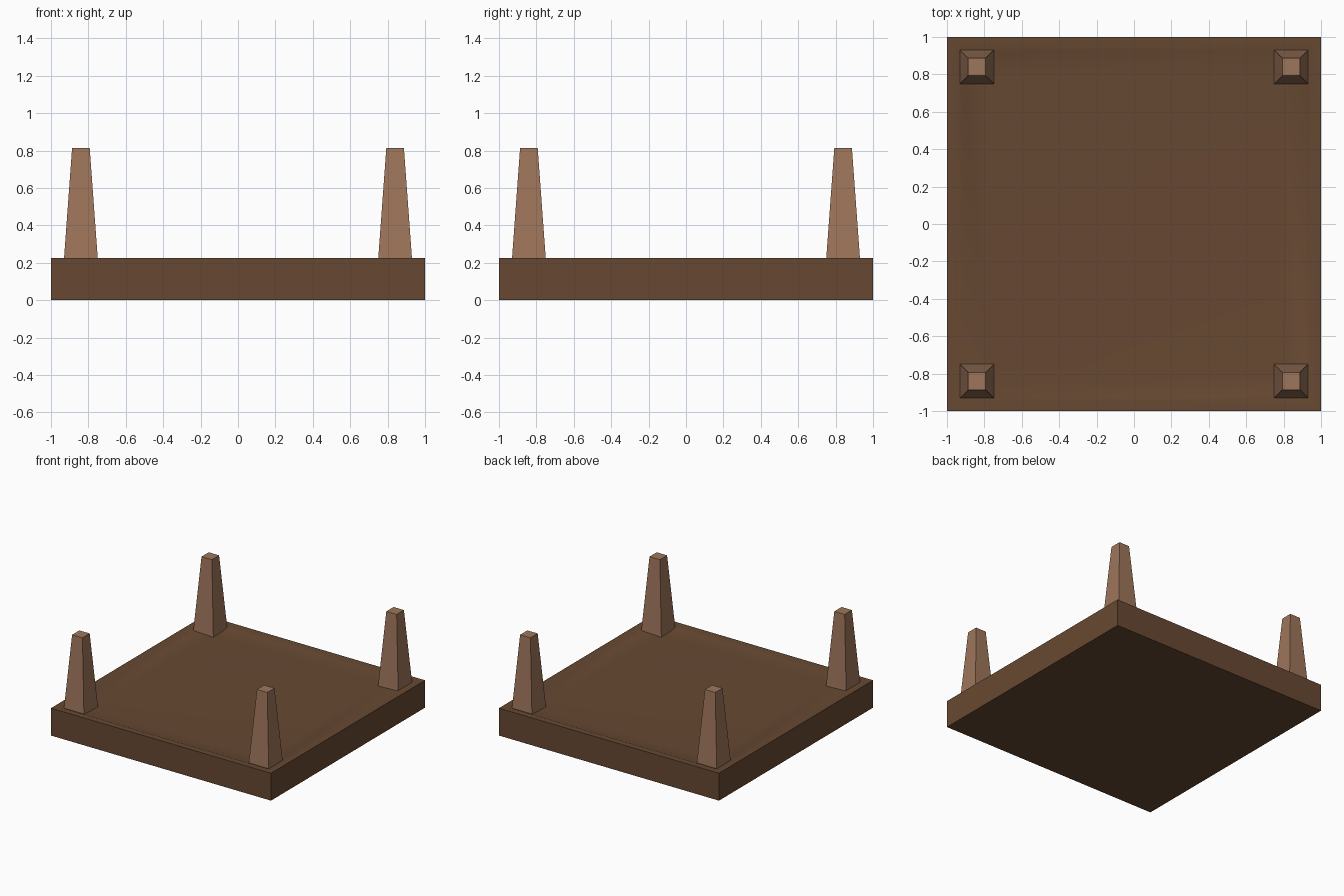
import bpy, bmesh

if "Cube" in bpy.data.objects:
    bpy.data.objects.remove(bpy.data.objects["Cube"])


def material(name, rgb):
    m = bpy.data.materials.new(name)
    m.diffuse_color = (*rgb, 1)
    m.use_nodes = True
    m.node_tree.nodes["Principled BSDF"].inputs["Base Color"].default_value = m.diffuse_color
    return m


def stacked_squares(name, rings, mat, location=(0, 0, 0)):
    """Solid made from square rings given as (half width, height)."""
    bm = bmesh.new()
    loops = []
    for h, z in rings:
        loops.append([bm.verts.new((x * h, y * h, z))
                      for x, y in ((-1, -1), (1, -1), (1, 1), (-1, 1))])
    for a, b in zip(loops, loops[1:]):
        for i in range(4):
            j = (i + 1) % 4
            bm.faces.new((a[i], a[j], b[j], b[i]))
    bm.faces.new(loops[0][::-1])
    bm.faces.new(loops[-1])
    mesh = bpy.data.meshes.new(name)
    bm.to_mesh(mesh)
    bm.free()
    obj = bpy.data.objects.new(name, mesh)
    obj.location = location
    bpy.context.collection.objects.link(obj)
    mesh.materials.append(mat)
    return obj


def smooth(obj, angle):
    bpy.ops.object.select_all(action='DESELECT')
    obj.select_set(True)
    bpy.context.view_layer.objects.active = obj
    bpy.ops.object.shade_smooth_by_angle(angle=angle)


dark_wood = material("dark_wood", (0.135, 0.066, 0.032))
light_wood = material("light_wood", (0.34, 0.18, 0.105))

# Table top lying upside down, with a shallow dished underside
top = stacked_squares("table_top", [(1, 0), (1, 0.225), (0.95, 0.225),
                                    (0.92, 0.213), (0.78, 0.208)], dark_wood)
smooth(top, 0.6)

# Four tapered square legs standing on the underside
for fb, y in (("front", -0.84), ("back", 0.84)):
    for lr, x in (("left", -0.84), ("right", 0.84)):
        leg = stacked_squares(f"{fb}_{lr}_leg", [(0.0915, 0.205), (0.047, 0.815)],
                              light_wood, (x, y, 0))
        smooth(leg, 1.0)
